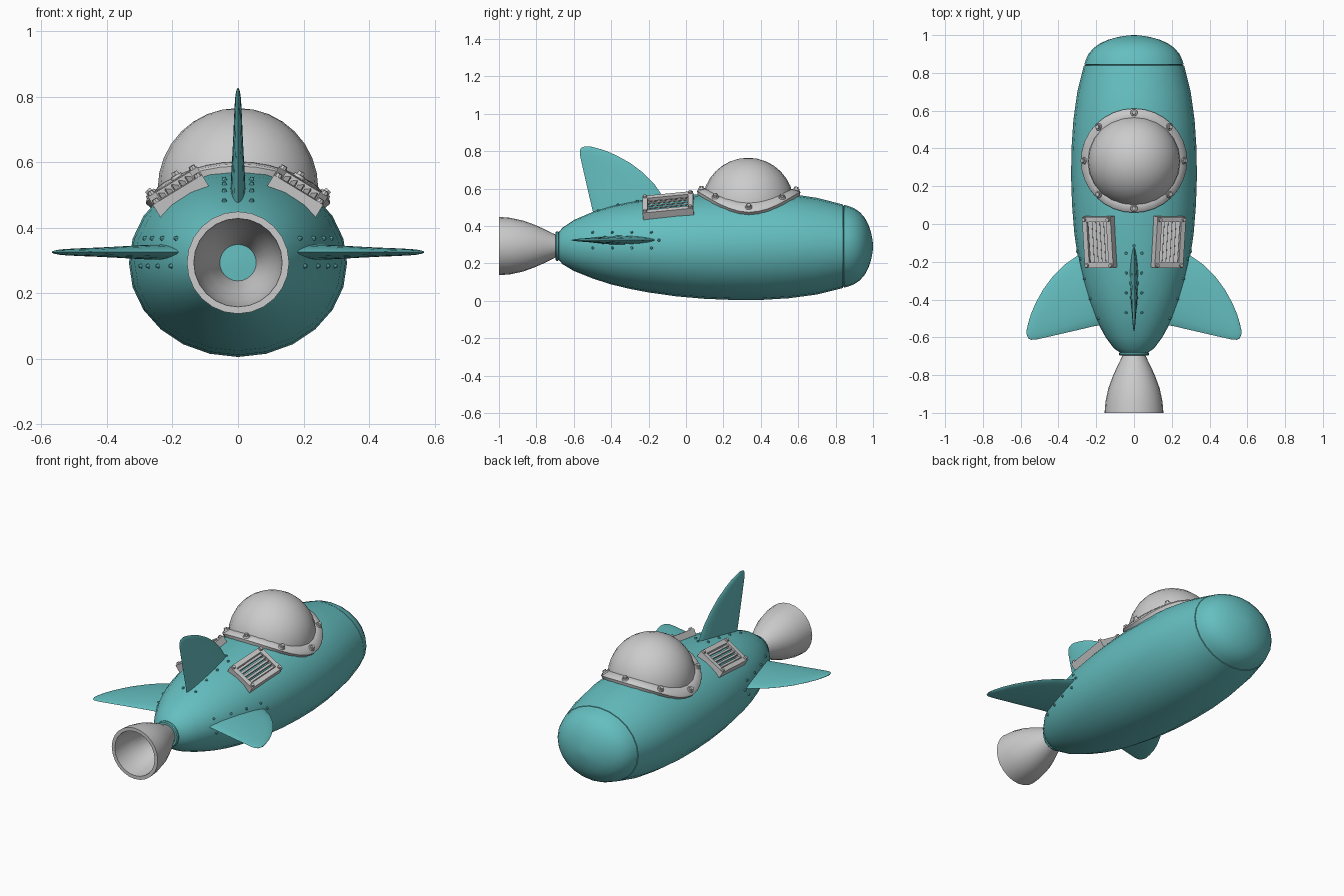
import bpy, bmesh, math
from mathutils import Vector, Matrix

if "Cube" in bpy.data.objects:
    bpy.data.objects.remove(bpy.data.objects["Cube"])

TEAL = bpy.data.materials.new("teal_paint")
TEAL.diffuse_color = (0.13, 0.52, 0.53, 1)
TEAL.use_nodes = True
TEAL.node_tree.nodes["Principled BSDF"].inputs["Base Color"].default_value = TEAL.diffuse_color
SEG = 24


def finish(name, bm, mat=None, angle=40):
    bmesh.ops.recalc_face_normals(bm, faces=bm.faces)
    me = bpy.data.meshes.new(name)
    bm.to_mesh(me)
    bm.free()
    ob = bpy.data.objects.new(name, me)
    bpy.context.collection.objects.link(ob)
    if mat:
        me.materials.append(mat)
    bpy.ops.object.select_all(action='DESELECT')
    ob.select_set(True)
    bpy.context.view_layer.objects.active = ob
    bpy.ops.object.shade_smooth_by_angle(angle=math.radians(angle))
    return ob


def loft(name, rings, mat=None, caps=True, loop=False, angle=40):
    """Skin a list of equal-length closed rings."""
    bm = bmesh.new()
    vs = [[bm.verts.new(p) for p in r] for r in rings]
    pairs = list(zip(vs, vs[1:])) + ([(vs[-1], vs[0])] if loop else [])
    n = len(vs[0])
    for a, b in pairs:
        for i in range(n):
            j = (i + 1) % n
            bm.faces.new((a[i], a[j], b[j], b[i]))
    if caps and not loop:
        bm.faces.new(vs[0])
        bm.faces.new(vs[-1])
    return finish(name, bm, mat, angle)


def oval(y, a, zc, b):
    return [(a * math.sin(t), y, zc + b * math.cos(t))
            for t in (2 * math.pi * i / SEG for i in range(SEG))]


# Hull stations: y, half width, top z, bottom z
HULL = [(-.66, .105, .392, .196), (-.6, .15, .432, .160), (-.5, .205, .475, .120),
        (-.4, .243, .507, .088), (-.3, .272, .529, .064), (-.2, .294, .545, .045),
        (-.05, .316, .561, .024), (.1, .328, .573, .011), (.25, .333, .579, .005),
        (.4, .331, .580, .005), (.55, .321, .573, .014), (.7, .300, .551, .034),
        (.84, .265, .515, .069)]


def section(y):
    for p, q in zip(HULL, HULL[1:]):
        if y <= q[0]:
            break
    f = (y - p[0]) / (q[0] - p[0])
    a, t, b = (p[k] + (q[k] - p[k]) * f for k in (1, 2, 3))
    return a, (t + b) / 2, (t - b) / 2


def hull_pt(y, phi):
    a, zc, b = section(y)
    return Vector((a * math.sin(phi), y, zc + b * math.cos(phi)))


def hull_frame(y, phi):
    """Point, sideways tangent, lengthways tangent and normal on the hull."""
    u = (hull_pt(y, phi + .02) - hull_pt(y, phi - .02)).normalized()
    v = (hull_pt(y + .05, phi) - hull_pt(y - .05, phi)).normalized()
    n = u.cross(v).normalized()
    return hull_pt(y, phi), u, n.cross(u), n


def basis(p, u, v, n):
    return Matrix((u, v, n)).transposed().to_4x4() if p is None else \
        Matrix.Translation(p) @ Matrix((u, v, n)).transposed().to_4x4()


def phi_at(x, y):
    return math.asin(x / section(y)[0])


def add_disc(bm, m, r, h, sides, top=.8):
    bmesh.ops.create_cone(bm, cap_ends=True, segments=sides, radius1=r, radius2=r * top,
                          depth=h, matrix=m @ Matrix.Translation((0, 0, h / 2)))


def add_box(bm, m, loc, size, tilt=0):
    bmesh.ops.create_cube(bm, size=1, matrix=m @ Matrix.Translation(loc)
                          @ Matrix.Rotation(tilt, 4, 'Y') @ Matrix.Diagonal((*size, 1)))


# Hull body with tail collar and recessed front seam
rings = [oval(y, r, .293, r) for y, r in
         ((-.70, .025), (-.697, .055), (-.697, .074), (-.692, .079), (-.684, .079), (-.680, .074))]
rings += [oval(y, a, (t + b) / 2, (t - b) / 2) for y, a, t, b in HULL]
rings.append(oval(.841, .255, .292, .213))
loft("hull", rings, TEAL)

# Nose cap
nose = [(.843, .255), (.844, .263), (.87, .255), (.90, .241), (.93, .216), (.955, .182),
        (.975, .138), (.99, .085), (.998, .035), (1.0, .006)]
loft("nose_cap", [oval(y, a, .292, a * .842) for y, a in nose], TEAL)

# Hollow rocket nozzle
noz = [(-.69, .058), (-.72, .072), (-.76, .092), (-.81, .114), (-.87, .136), (-.94, .151),
       (-1.0, .156), (-1.0, .135), (-.94, .131), (-.87, .115), (-.80, .09), (-.74, .066), (-.69, .054)]
loft("nozzle", [oval(y, r, .293, r) for y, r in noz], loop=True)

# Canopy dome
bm = bmesh.new()
bmesh.ops.create_uvsphere(bm, u_segments=24, v_segments=16, radius=.245,
                          matrix=Matrix.Translation((0, .332, .52)))
bmesh.ops.delete(bm, geom=[v for v in bm.verts if v.co.z < .42], context='VERTS')
finish("canopy_dome", bm)


def canopy_frame(t, rx, ry):
    x, y = rx * math.cos(t), .335 + ry * math.sin(t)
    return hull_frame(y, phi_at(x, y))


# Canopy flange wrapped over the hull
rings = []
for rx, ry, off in ((.222, .222, -.02), (.222, .222, .024), (.228, .23, .028),
                    (.262, .268, .024), (.268, .274, .018), (.268, .274, -.012)):
    ring = []
    for i in range(32):
        p, u, v, n = canopy_frame(2 * math.pi * i / 32, rx, ry)
        ring.append(p + n * off)
    rings.append(ring)
loft("canopy_flange", rings, loop=True)

# Flange bolts: washer plus hexagonal head
bm = bmesh.new()
for i in range(8):
    p, u, v, n = canopy_frame(math.pi * i / 4, .247, .25)
    m = basis(p + n * .02, u, v, n)
    add_disc(bm, m, .021, .012, 12)
    add_disc(bm, m, .014, .023, 6)
finish("canopy_bolts", bm, angle=30)

# Louvred vents on both shoulders
W, L, BAR = .176, .272, .028
for side, label in ((1, "right"), (-1, "left")):
    m = basis(*hull_frame(-.095, side * phi_at(.18, -.095)))
    bm = bmesh.new()
    for s in (1, -1):
        add_box(bm, m, (s * (W - BAR) / 2, 0, .002), (BAR, L, .046))
        add_box(bm, m, (0, s * (L - BAR) / 2, .002), (W - 2 * BAR, BAR, .046))
    finish(label + "_vent_frame", bm, angle=30)
    bm = bmesh.new()
    for i in range(5):
        add_box(bm, m, ((i - 2) * .024, 0, .012), (.020, L - 2 * BAR, .006), side * -.6)
    finish(label + "_vent_slats", bm, angle=30)
    bm = bmesh.new()
    for sx in (1, -1):
        for sy in (1, -1):
            c = m @ Matrix.Translation((sx * (W - BAR) / 2, sy * (L - BAR) / 2, .024))
            add_disc(bm, c, .012, .012, 8)
    finish(label + "_vent_screws", bm, angle=30)

# Fin stations: distance out, leading y, trailing y, half thickness
FIN = [(.15, -.125, -.53, .027), (.22, -.135, -.543, .025), (.30, -.168, -.562, .021),
       (.37, -.217, -.578, .017), (.43, -.278, -.592, .014), (.48, -.345, -.603, .012),
       (.52, -.417, -.612, .010), (.545, -.475, -.613, .008), (.56, -.525, -.606, .005),
       (.568, -.56, -.585, .002)]


def fin(name, place):
    rings = []
    for r, lead, trail, th in FIN:
        ring = []
        for i in range(20):
            t = 2 * math.pi * i / 20
            y = (lead + trail) / 2 + (lead - trail) / 2 * math.cos(t)
            ring.append(place(r, y, th * math.sin(t) * abs(math.sin(t)) ** .3))
        rings.append(ring)
    loft(name, rings, TEAL, angle=50)


fin("right_fin", lambda r, y, h: (r, y, .325 + h))
fin("left_fin", lambda r, y, h: (-r, y, .325 + h))
fin("top_fin", lambda r, y, h: (h, y + .045, r + .258))

# Rivets along each fin root
for label, side, dy in (("right", 1, 0), ("left", -1, 0), ("top", 0, .03)):
    bm = bmesh.new()
    spots = [(y + dy, s * .042) for y in (-.5, -.395, -.29, -.185) for s in (1, -1)]
    spots.append((-.145 + dy, 0))
    for y, off in spots:
        a, zc, b = section(y)
        phi = side * math.acos((.325 + off - zc) / b) if side else off / a
        p, u, v, n = hull_frame(y, phi)
        add_disc(bm, basis(p - n * .006, u, v, n), .009, .013, 8, .6)
    finish(label + "_fin_rivets", bm, TEAL)
